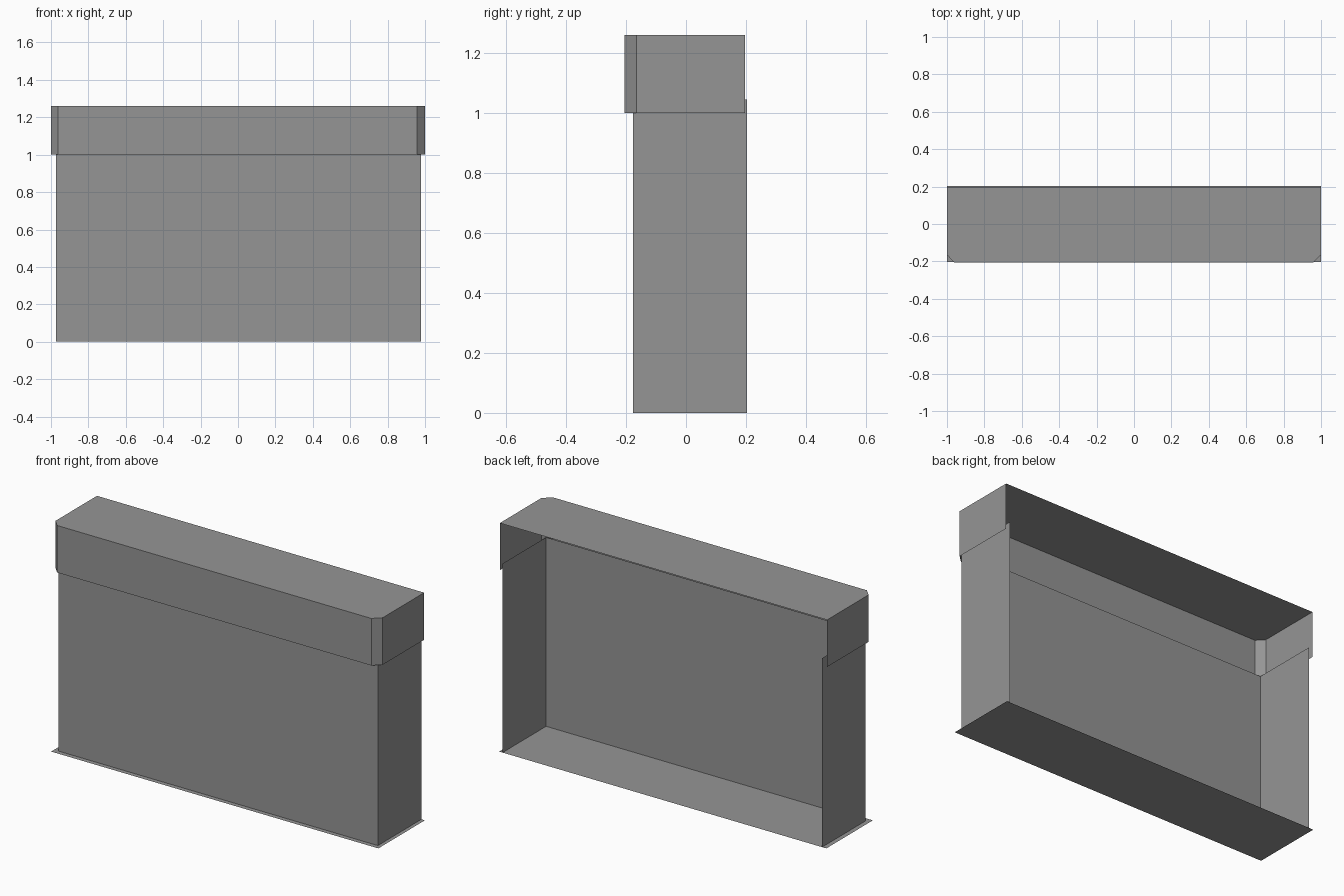
import bpy
import bmesh

cube = bpy.data.objects.get("Cube")
if cube:
    bpy.data.objects.remove(cube, do_unlink=True)

GREY = (0.3, 0.3, 0.3, 1.0)
grey = bpy.data.materials.new("plain grey")
grey.use_nodes = True
grey.diffuse_color = GREY
grey.node_tree.nodes["Principled BSDF"].inputs["Base Color"].default_value = GREY


def sheet_object(name, outline, z0, z1=None, walls=False, cap=None):
    """Thin sheet part: an open run of walls along the outline and/or a flat cap."""
    bm = bmesh.new()
    low = [bm.verts.new((x, y, z0)) for x, y in outline]
    if walls:
        high = [bm.verts.new((x, y, z1)) for x, y in outline]
        for i in range(len(outline) - 1):
            bm.faces.new((low[i], low[i + 1], high[i + 1], high[i]))
    if cap == "top":
        bm.faces.new(high)
    elif cap == "bottom":
        bm.faces.new(low[::-1])
    mesh = bpy.data.meshes.new(name)
    bm.to_mesh(mesh)
    bm.free()
    mesh.materials.append(grey)
    obj = bpy.data.objects.new(name, mesh)
    bpy.context.collection.objects.link(obj)
    return obj


# Flat base plate, slightly wider than the walls
sheet_object("base_plate", [(-1, 0.203), (-1, -0.203), (1, -0.203), (1, 0.203)],
             0, cap="bottom")

# Front and side walls, open at the back and top
sheet_object("body_walls", [(-0.974, 0.203), (-0.974, -0.177), (0.979, -0.177), (0.979, 0.203)],
             0, 1.044, walls=True)

# Lid with chamfered front corners, open at the back and underneath
sheet_object("lid", [(-1, 0.197), (-1, -0.165), (-0.962, -0.205),
                     (0.958, -0.205), (1, -0.165), (1, 0.197)],
             1.0, 1.26, walls=True, cap="top")
